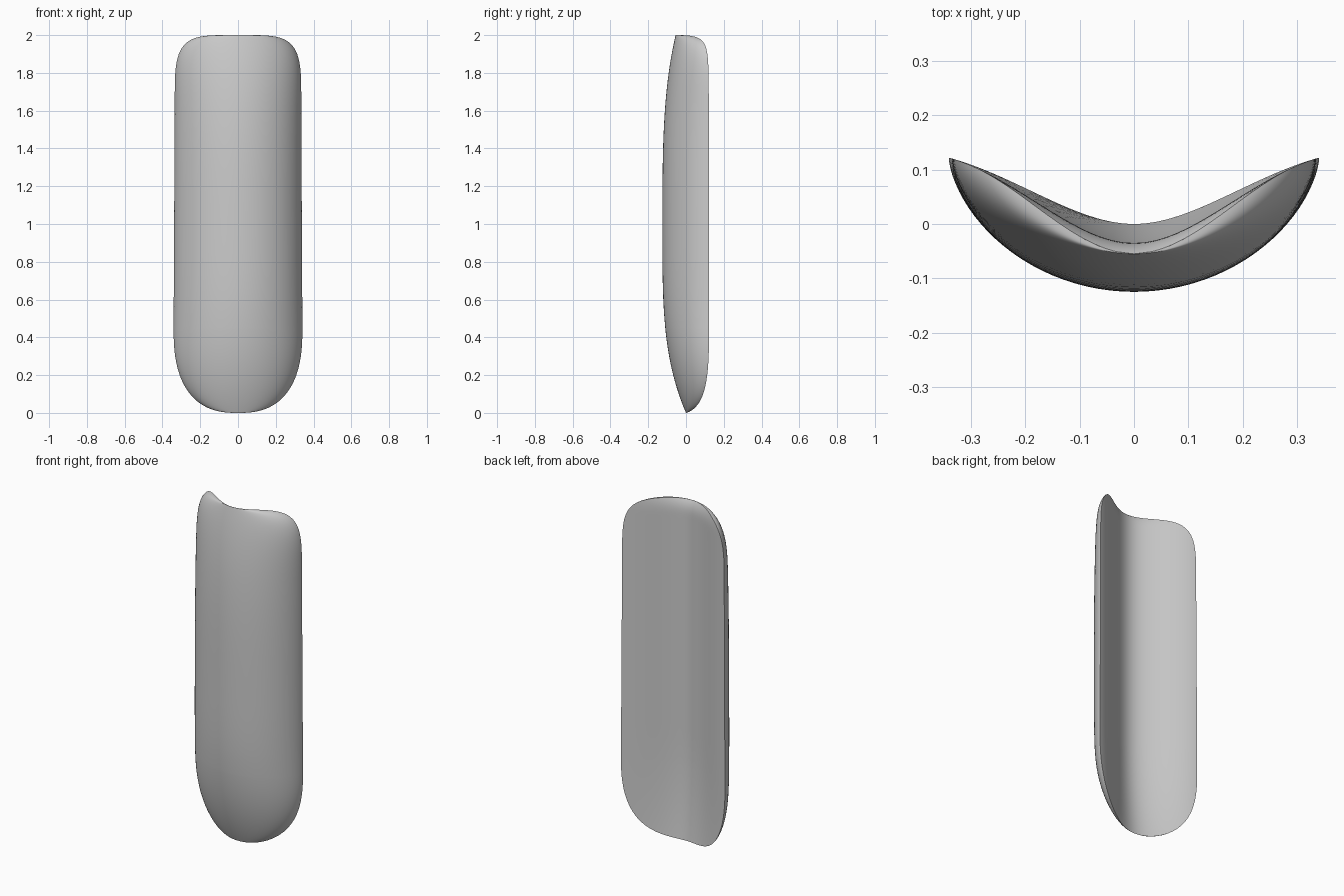
import bpy, bmesh, math

cube = bpy.data.objects.get("Cube")
if cube:
    bpy.data.objects.remove(cube, do_unlink=True)

HALF = math.pi / 2
COLS = 48


def ease(t):
    return t * t * (3 - 2 * t)


def rounded_end(height, width, power, steps):
    """Half of a superellipse, from the tip to the full width."""
    pts = []
    for i in range(steps + 1):
        a = HALF * ease(i / steps)
        c = max(0.0, math.cos(a)) if i < steps else 0.0
        pts.append((height * (1 - c ** (2 / power)), width * math.sin(a) ** (2 / power)))
    return pts


def outer_depth(z):
    """Depth of the bulging front along the centre line."""
    if z < 0.95:
        return -0.125 * (1 - (1 - z / 0.95) ** 3.3)
    return -0.125 + 0.07 * ((z - 0.95) / 1.05) ** 3.5


def inner_depth(x, z):
    """Depth of the hollow back, a soft V in section."""
    centre = -0.035 * (1 - max(0, 1 - z / 0.6) ** 2)
    centre -= 0.02 * max(0, (z - 1.9) / 0.1) ** 3
    t = min(1, abs(x) / 0.34)
    v = (math.hypot(t, 0.3) - 0.3) / (math.hypot(1, 0.3) - 0.3)
    bend = 0.5 * v + 0.25 * (1 - math.cos(math.pi * t))
    return centre + (0.122 - centre) * bend


# Outline as (height, half width), from the bottom tip to the top edge
outline = rounded_end(0.45, 0.341, 2.55, 24)
outline += [(0.45 + 1.15 * i / 16, 0.341 - 0.006 * i / 16) for i in range(1, 16)]
outline += [(2 - h, w) for h, w in reversed(rounded_end(0.4, 0.335, 4.6, 28))]

# Crescent-section rings: across the front, then back along the hollow
bm = bmesh.new()
rings = []
for z, w in outline:
    edge, mid = inner_depth(w, z), outer_depth(z)
    qs = [math.sin(HALF * (2 * j / COLS - 1)) for j in range(COLS + 1)]
    ring = [(q * w, edge + (mid - edge) * max(0, 1 - q * q) ** 0.6, z) for q in qs]
    ring += [(q * w, inner_depth(q * w, z), z) for q in reversed(qs[1:-1])]
    rings.append([bm.verts.new(p) for p in ring])

for low, high in zip(rings, rings[1:]):
    n = len(low)
    for j in range(n):
        k = (j + 1) % n
        bm.faces.new((low[j], low[k], high[k], high[j]))

bmesh.ops.remove_doubles(bm, verts=bm.verts, dist=0.00005)
bmesh.ops.recalc_face_normals(bm, faces=bm.faces)

mesh = bpy.data.meshes.new("curved_shell")
bm.to_mesh(mesh)
bm.free()
shell = bpy.data.objects.new("curved_shell", mesh)
bpy.context.collection.objects.link(shell)

# Plain grey surface
grey = bpy.data.materials.new("plain_grey")
grey.use_nodes = True
colour = (0.6, 0.6, 0.6, 1)
grey.diffuse_color = colour
grey.node_tree.nodes["Principled BSDF"].inputs["Base Color"].default_value = colour
mesh.materials.append(grey)

bpy.context.view_layer.objects.active = shell
shell.select_set(True)
bpy.ops.object.shade_smooth_by_angle(angle=math.radians(60))
